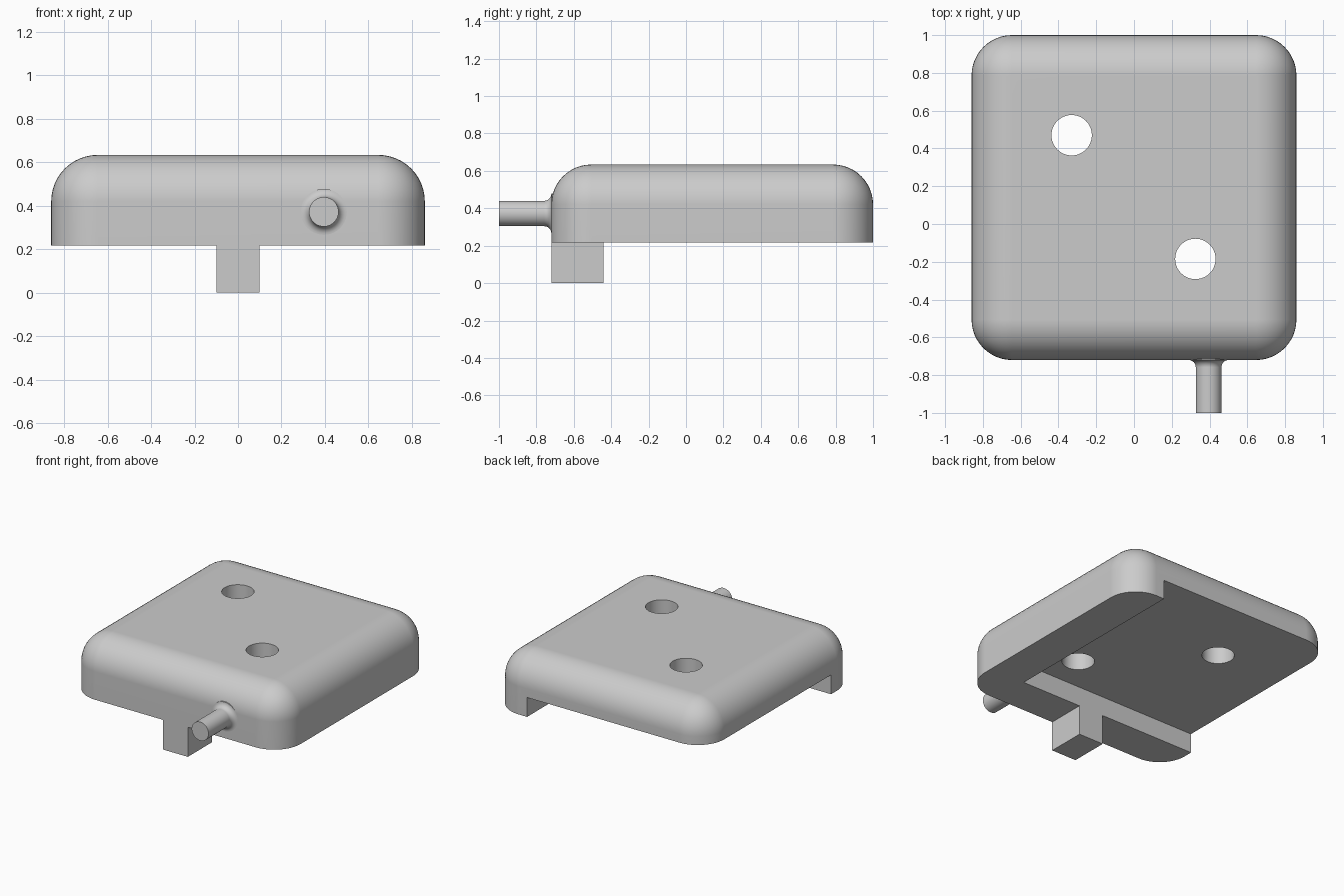
import bpy, bmesh
from math import sin, cos, pi, radians
from mathutils import Matrix, Vector

cube = bpy.data.objects.get("Cube")
if cube:
    bpy.data.objects.remove(cube, do_unlink=True)

grey = bpy.data.materials.new("light grey")
grey.use_nodes = True
colour = (0.6, 0.6, 0.6, 1)
grey.diffuse_color = colour
grey.node_tree.nodes["Principled BSDF"].inputs["Base Color"].default_value = colour

X, FRONT, BACK = 0.86, -0.72, 1.0     # body footprint
BASE, TOP, R = 0.216, 0.634, 0.214    # body heights and rounding
WALL, CEILING = 0.28, 0.357           # skirt thickness, underside of slab


def make_object(name, bm):
    bmesh.ops.recalc_face_normals(bm, faces=bm.faces)
    mesh = bpy.data.meshes.new(name)
    bm.to_mesh(mesh)
    bm.free()
    mesh.materials.append(grey)
    obj = bpy.data.objects.new(name, mesh)
    bpy.context.collection.objects.link(obj)
    return obj


def box(lo, hi):
    bm = bmesh.new()
    lo, hi = Vector(lo), Vector(hi)
    size = hi - lo
    bmesh.ops.create_cube(bm, size=1, matrix=Matrix.Translation((lo + hi) / 2) @ Matrix.Diagonal((*size, 1)))
    return bm


def cut(obj, cutter):
    """Subtract the cutter, bake the result and discard the cutter."""
    mod = obj.modifiers.new("cut", 'BOOLEAN')
    mod.operation, mod.solver, mod.object = 'DIFFERENCE', 'EXACT', cutter
    bpy.context.view_layer.update()
    baked = bpy.data.meshes.new_from_object(obj.evaluated_get(bpy.context.evaluated_depsgraph_get()))
    obj.modifiers.clear()
    obj.data = baked
    bpy.data.objects.remove(cutter, do_unlink=True)


def smooth(obj):
    bpy.ops.object.select_all(action='DESELECT')
    obj.select_set(True)
    bpy.context.view_layer.objects.active = obj
    bpy.ops.object.shade_smooth_by_angle(angle=radians(35))
    obj.modifiers.new("normals", 'WEIGHTED_NORMAL').keep_sharp = True


# Body: block with every edge rounded except those around the base
bm = box((-X, FRONT, BASE), (X, BACK, TOP))
edges = [e for e in bm.edges if max(v.co.z for v in e.verts) > BASE + 0.1]
bmesh.ops.bevel(bm, geom=edges, offset=R, offset_type='OFFSET', segments=12,
                profile=0.5, affect='EDGES', clamp_overlap=False)
body = make_object("body", bm)

# Recess underneath, open to the back and the -x side
cut(body, make_object("recess_cutter", box((-2, FRONT + WALL, -1), (X - WALL, 2, CEILING))))

# Two round through holes
for x, y in ((-0.33, 0.47), (0.325, -0.185)):
    bm = bmesh.new()
    bmesh.ops.create_cone(bm, cap_ends=True, segments=48, radius1=0.107, radius2=0.107,
                          depth=2, matrix=Matrix.Translation((x, y, 0.5)))
    cut(body, make_object("hole_cutter", bm))
smooth(body)

# Square foot flush with the front wall, open where it meets the body
bm = box((-0.1, FRONT, 0), (0.1, FRONT + WALL, BASE))
bmesh.ops.delete(bm, geom=[f for f in bm.faces if f.calc_center_median().z > BASE - 0.01],
                 context='FACES_ONLY')
make_object("foot", bm)

# Round pin with a flared root, turned about the y direction
PIN_R, FLARE = 0.068, 0.038
profile = [(0, -1), (PIN_R, -1)]
for i in range(9):
    a = i / 8 * pi / 2
    profile.append((PIN_R + FLARE * (1 - cos(a)), FRONT - FLARE + FLARE * sin(a)))
profile.append((PIN_R + FLARE, FRONT + 0.02))
bm = bmesh.new()
centre = Vector((0.395, 0, 0.372))
verts = [bm.verts.new(centre + Vector((r, y, 0))) for r, y in profile]
edges = [bm.edges.new(pair) for pair in zip(verts, verts[1:])]
bmesh.ops.spin(bm, geom=verts + edges, cent=centre, axis=(0, 1, 0), angle=2 * pi, steps=40)
bmesh.ops.remove_doubles(bm, verts=bm.verts, dist=0.0001)
smooth(make_object("pin", bm))
